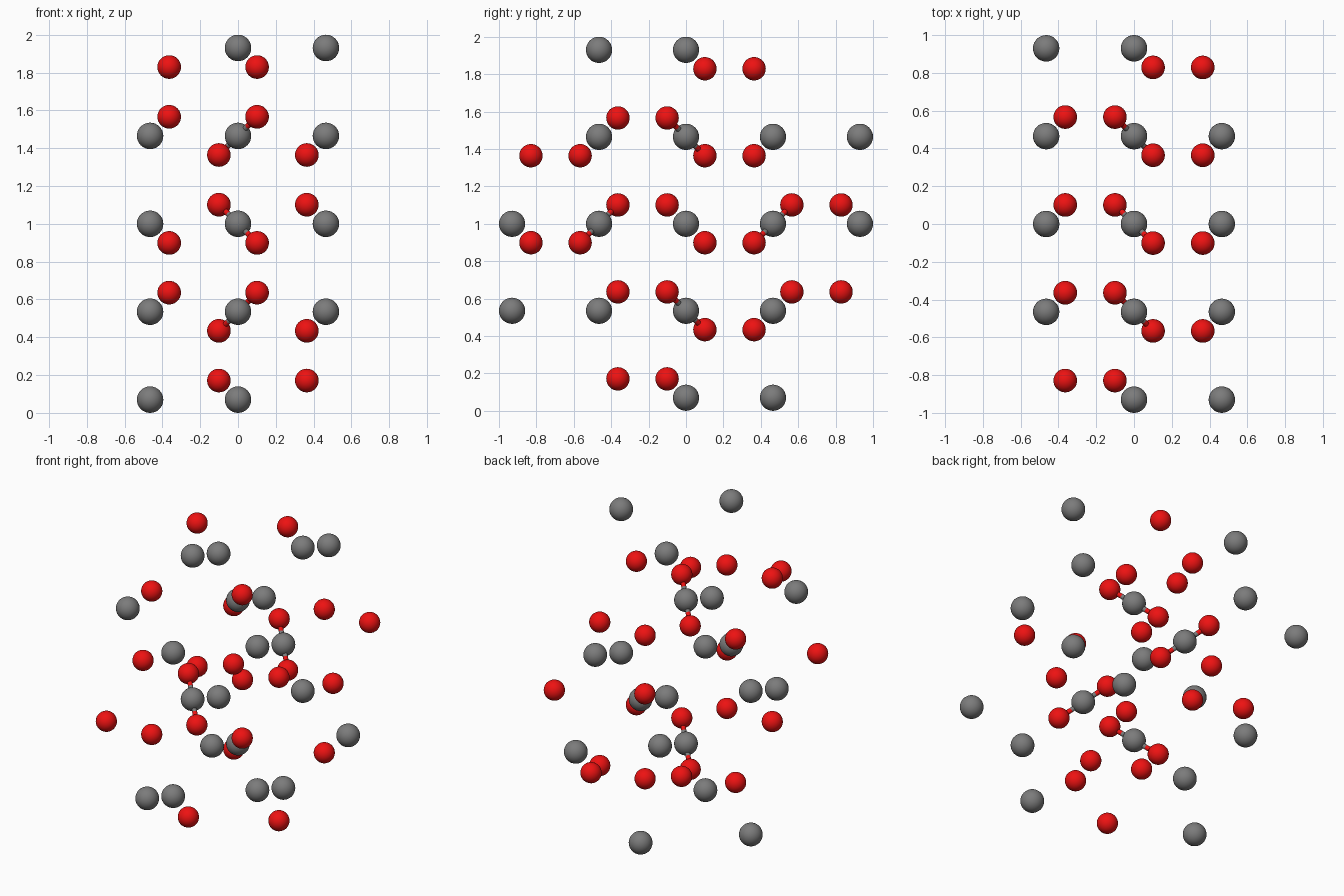
import bpy
from mathutils import Vector

if "Cube" in bpy.data.objects:
    bpy.data.objects.remove(bpy.data.objects["Cube"])

H = 0.465        # half lattice spacing
D = 0.101        # oxygen offset along each axis
R_C, R_O, R_BOND = 0.07, 0.0625, 0.015
CENTRE = Vector((0, 0, 1))


def material(name, rgb):
    m = bpy.data.materials.new(name)
    m.diffuse_color = (*rgb, 1)
    m.use_nodes = True
    m.node_tree.nodes["Principled BSDF"].inputs["Base Color"].default_value = m.diffuse_color
    return m


GREY = material("grey", (0.2, 0.2, 0.2))
RED = material("red", (0.85, 0.006, 0.006))


def ball(name, pos, radius, mat):
    bpy.ops.mesh.primitive_uv_sphere_add(segments=32, ring_count=16, radius=radius, location=pos)
    ob = bpy.context.object
    ob.name = name
    ob.data.materials.append(mat)
    bpy.ops.object.shade_smooth()


def rod(name, a, b, mat):
    d = b - a
    bpy.ops.mesh.primitive_cylinder_add(vertices=16, radius=R_BOND, depth=d.length, location=(a + b) / 2)
    ob = bpy.context.object
    ob.name = name
    ob.rotation_euler = d.to_track_quat('Z', 'Y').to_euler()
    ob.data.materials.append(mat)
    bpy.ops.object.shade_smooth_by_angle()


def carbon_pos(site):
    return CENTRE + H * Vector(site)


def oxygen_pos(site, direction):
    return carbon_pos(site) + D * Vector(direction)


def neg(v):
    return tuple(-c for c in v)


# Carbon sites: half the set, the rest follows by inversion through the centre
carbons = [(0, -1, 2), (-1, 1, 1), (1, 0, 2), (0, 2, 1), (-1, -1, 1),
           (0, 0, 1), (-1, 2, 0), (-1, 0, 0), (1, -1, 1), (0, 1, 0)]
for s in carbons:
    for site in (s, neg(s)):
        ball("carbon_atom", carbon_pos(site), R_C, GREY)

# Loose oxygens: lattice site and offset direction, also inverted
oxygens = [((-1, 0, 2), (1, 1, -1)), ((0, 1, 2), (1, -1, -1)),
           ((-1, -1, 1), (1, 1, 1)), ((1, 1, 1), (-1, -1, -1)),
           ((1, 2, 0), (-1, -1, 1)), ((0, -2, 1), (-1, 1, -1)),
           ((-1, 0, 0), (1, 1, -1)), ((1, -1, 1), (-1, -1, -1))]
for s, d in oxygens:
    ball("oxygen_atom", oxygen_pos(s, d), R_O, RED)
    ball("oxygen_atom", oxygen_pos(neg(s), neg(d)), R_O, RED)

# Complete molecules: two bonded oxygens, each bond half grey and half red
for s, d in [((0, 0, 1), (1, -1, 1)), ((0, 1, 0), (-1, 1, 1))]:
    for site in (s, neg(s)):
        for direction in (d, neg(d)):
            c, o = carbon_pos(site), oxygen_pos(site, direction)
            mid = (c + o) / 2
            ball("bonded_oxygen_atom", o, R_O, RED)
            rod("bond_carbon_half", c, mid, GREY)
            rod("bond_oxygen_half", mid, o, RED)
